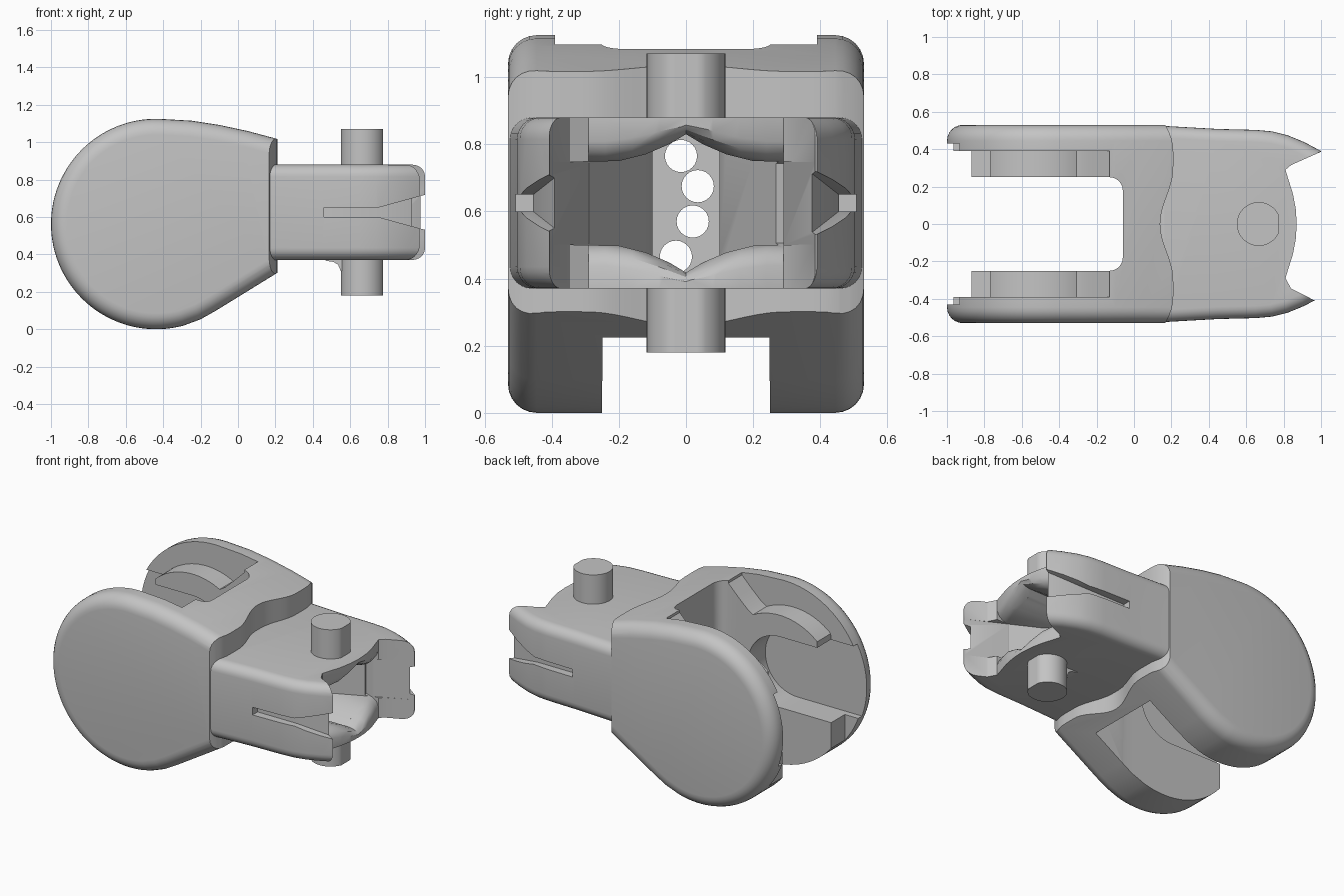
import bpy, bmesh, math

cube = bpy.data.objects.get("Cube")
if cube:
    bpy.data.objects.remove(cube)

grey = bpy.data.materials.new("light_grey")
grey.use_nodes = True
color = (0.55, 0.55, 0.55, 1)
grey.diffuse_color = color
grey.node_tree.nodes["Principled BSDF"].inputs["Base Color"].default_value = color

PLACE = {"x": lambda u, v, w: (w, u, v),
         "y": lambda u, v, w: (u, w, v),
         "z": lambda u, v, w: (u, v, w)}


def finish(name, bm):
    bmesh.ops.recalc_face_normals(bm, faces=bm.faces)
    mesh = bpy.data.meshes.new(name)
    bm.to_mesh(mesh)
    bm.free()
    mesh.materials.append(grey)
    ob = bpy.data.objects.new(name, mesh)
    bpy.context.collection.objects.link(ob)
    return ob


def loft(name, sections, round_caps=0):
    """Skin a row of matching sections, optionally rounding the cap edges."""
    bm = bmesh.new()
    rings = [[bm.verts.new(p) for p in section] for section in sections]
    caps = [bm.faces.new(rings[0]), bm.faces.new(rings[-1])]
    for p, q in zip(rings, rings[1:]):
        for i in range(len(p)):
            j = (i + 1) % len(p)
            bm.faces.new((p[i], p[j], q[j], q[i]))
    bmesh.ops.recalc_face_normals(bm, faces=bm.faces)
    if round_caps:
        edges = list({e for f in caps for e in f.edges})
        bmesh.ops.bevel(bm, geom=edges, offset=round_caps, segments=6,
                        profile=0.5, affect='EDGES', clamp_overlap=False)
    return finish(name, bm)


def prism(name, axis, pts, lo, hi, round_caps=0):
    """Extrude an outline along an axis."""
    ends = [[PLACE[axis](u, v, w) for u, v in pts] for w in (lo, hi)]
    return loft(name, ends, round_caps)


def arc(cx, cy, r, start, end, n):
    angles = [math.radians(start + (end - start) * i / n) for i in range(n + 1)]
    return [(cx + r * math.cos(t), cy + r * math.sin(t)) for t in angles]


def circle(cx, cy, r, n=40):
    return arc(cx, cy, r, 0, 360, n)[:-1]


def rect(u0, u1, v0, v1):
    return [(u0, v0), (u1, v0), (u1, v1), (u0, v1)]


def mirrored(half):
    """Close an x/y outline by mirroring it across y = 0."""
    return half + [(x, -y) for x, y in reversed(half) if abs(y) > 1e-6]


def cut(target, cutter, keep=False):
    mod = target.modifiers.new("cut", 'BOOLEAN')
    mod.operation = 'DIFFERENCE'
    mod.solver = 'EXACT'
    mod.object = cutter
    bpy.context.view_layer.objects.active = target
    bpy.ops.object.modifier_apply(modifier=mod.name)
    if not keep:
        bpy.data.objects.remove(cutter)


# Rear housing: teardrop side profile with rounded rims
R = 0.5625
profile = [(0.4, 0.96), (0.2, 1.02), (0.05, 1.06), (-0.1, 1.092), (-0.25, 1.115)]
profile += arc(-0.4375, R, R, 85, 285, 60)
profile += [(-0.2, 0.053), (-0.12, 0.098), (0.2, 0.295), (0.4, 0.42)]
housing = prism("rear_housing", "y", profile, -0.53, 0.53, 0.085)


# Wavy front shoulder, easing back at the sides
def shoulder(y):
    y = abs(y)
    x = 0.175 - 0.035 * math.cos(math.pi * min(y, 0.3) / 0.3)
    return x - 2.2 * max(0, y - 0.39) ** 2


wave = [(shoulder(y), y) for y in [-0.7 + 0.035 * i for i in range(41)]]
cut(housing, prism("c", "z", wave + [(0.8, 0.7), (0.8, -0.7)], -0.2, 1.4))

# Gap between the cheeks, with rounded inner corners
slot = [(-1.2, 0.25)] + arc(-0.13, 0.18, 0.07, 90, 0, 6)
cut(housing, prism("c", "z", mirrored(slot), -0.2, 1.4))
heel = [(-0.2, 0.45), (-0.07, 0.42), (0.0, 0.32), (0.09, 0.22), (0.09, -0.1), (-0.2, -0.1)]
cut(housing, prism("c", "y", heel, -0.249, 0.249))

# Clearance around the hub on each inner cheek: ramp, arc, then a low ledge
clear = [(-0.13, 1.3), (-0.13, 1.08), (-0.2, 1.01), (-0.27, 0.945)]
clear += arc(-0.5, 0.56, 0.41, 62, 131, 24)
clear += [(-0.77, 0.37), (-0.87, 0.37), (-0.87, -0.1), (-1.2, -0.1), (-1.2, 1.3)]
cut(housing, prism("c", "y", clear, -0.39, 0.39))

# Axle seat with its entry channel, open through the rear rim
seat = arc(-0.5, 0.6, 0.23, -90, 90, 24) + [(-1.2, 0.83), (-1.2, 0.37)]
cut(housing, prism("c", "y", seat, -0.43, 0.43))

# Front fork block
outline = [(0.1, 0.528), (0.2, 0.522), (0.45, 0.508), (0.65, 0.503), (0.74, 0.495),
           (0.82, 0.475), (0.91, 0.438), (1.0, 0.39)]
fork = prism("front_fork", "z", mirrored(outline), 0.37, 0.88, 0.065)

# Bowed front edge of the plates between the fork tips; the right tip is shorter
bow = [(0.81, -0.29), (0.825, -0.24), (0.85, -0.16), (0.865, -0.08), (0.87, 0),
       (0.865, 0.08), (0.85, 0.16), (0.825, 0.24), (0.81, 0.29)]
right_tip = [(1.2, -0.406), (0.96, -0.406), (0.84, -0.345)]
left_tip = [(0.84, 0.315), (0.995, 0.384), (1.2, 0.384)]
cut(fork, prism("c", "z", right_tip + bow + left_tip, 0.1, 1.2))

# Pocket between the plates: peaked roof and floor, side walls closing to a V
MID = 0.624
peak = [(0.45, 0.745), (0.2, 0.75), (0.12, 0.77), (0.05, 0.8), (0, 0.83)]
roof = peak + [(-y, z) for y, z in reversed(peak[:-1])]
floor = [(y, 2 * MID - z) for y, z in reversed(roof)]
pocket = prism("c", "x", roof + floor, 0.3, 1.2)
for side, tip_x, tip_y in ((1, 0.995, 0.384), (-1, 0.96, 0.406)):
    wall = [(0.2, 0.1), (0.34, 0.1), (tip_x, tip_y), (1.3, tip_y), (1.3, 0.6), (0.2, 0.6)]
    cut(pocket, prism("c", "z", [(x, side * y) for x, y in wall], 0.1, 1.2))
cut(fork, pocket)

# Rounded inner lip along the bowed plate edges
lip = []
for x, y in bow:
    z = 0.745 + 0.085 * max(0, 1 - abs(y) / 0.2) ** 1.3
    d = min(0.07, (0.88 - z) * 0.6)
    top = [(x - 0.09, z - 0.003), (x - 0.045, z + 0.15 * d), (x - 0.015, z + 0.45 * d),
           (x + 0.003, z + d), (x + 0.1, z + d)]
    section = top + [(u, 2 * MID - w) for u, w in reversed(top)]
    lip.append([(u, y, w) for u, w in section])
cut(fork, loft("c", lip))

# Side grooves that flare into notches at the tips
sections = [(0.46, 0.455, 0.6, 0.65), (0.75, 0.455, 0.6, 0.65),
            (0.95, 0.385, 0.545, 0.705), (1.1, 0.33, 0.505, 0.745)]
for side in (-1, 1):
    cut(fork, loft("c", [[(x, side * y, z) for y, z in rect(inner, 0.6, z0, z1)]
                         for x, inner, z0, z1 in sections]))

# Cable holes running from the pocket to the rear gap
for y, z in [(-0.015, 0.765), (0.035, 0.675), (0.02, 0.57), (-0.03, 0.465)]:
    hole = prism("c", "x", circle(y, z, 0.048, 24), -0.3, 0.5)
    cut(housing, hole, keep=True)
    cut(fork, hole)

# Pivot pins above and below, with a flat on the front
pin = [(min(x, 0.775), y) for x, y in circle(0.667, 0, 0.117, 48)]
parts = [housing, fork,
         prism("upper_pin", "z", pin, 0.86, 1.07),
         prism("lower_pin", "z", pin, 0.18, 0.39)]

# Small curved stop behind the lower pin
stop = [(0.46, 0.38), (0.47, 0.366), (0.51, 0.36), (0.535, 0.345), (0.55, 0.31),
        (0.6, 0.31), (0.6, 0.38)]
parts.append(prism("lower_pin_stop", "y", stop, -0.04, 0.04))

bpy.ops.object.select_all(action='DESELECT')
for ob in parts:
    ob.select_set(True)
bpy.context.view_layer.objects.active = housing
bpy.ops.object.shade_smooth_by_angle(angle=math.radians(32))
